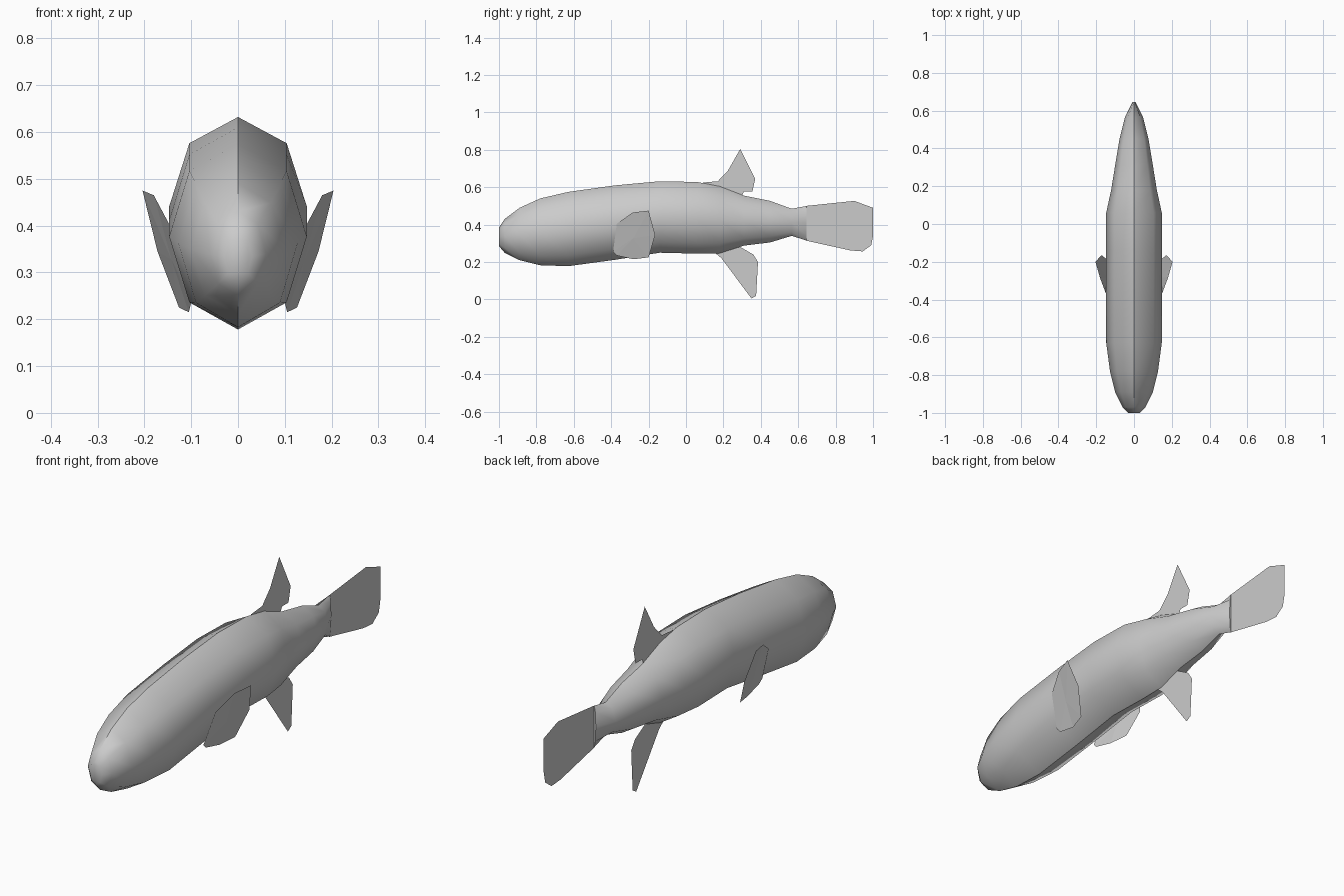
import bpy, bmesh, math

if "Cube" in bpy.data.objects:
    bpy.data.objects.remove(bpy.data.objects["Cube"])

grey = bpy.data.materials.new("plain grey")
grey.diffuse_color = (0.6, 0.6, 0.6, 1)
grey.use_nodes = True
grey.node_tree.nodes["Principled BSDF"].inputs["Base Color"].default_value = grey.diffuse_color


def add_object(name, verts, faces, smooth=False):
    mesh = bpy.data.meshes.new(name)
    mesh.from_pydata(verts, [], faces)
    mesh.materials.append(grey)
    obj = bpy.data.objects.new(name, mesh)
    bpy.context.collection.objects.link(obj)
    if smooth:
        bm = bmesh.new()
        bm.from_mesh(mesh)
        bmesh.ops.recalc_face_normals(bm, faces=bm.faces)
        bm.to_mesh(mesh)
        bm.free()
        bpy.ops.object.select_all(action='DESELECT')
        obj.select_set(True)
        bpy.context.view_layer.objects.active = obj
        bpy.ops.object.shade_smooth_by_angle(angle=math.radians(50))
    return obj


# Body: eight-sided rings given as (y, bottom, top, half width)
rings = [
    (-1.0, .285, .385, .03), (-.97, .25, .43, .06), (-.89, .21, .49, .10),
    (-.78, .183, .54, .127), (-.63, .178, .575, .147), (-.38, .212, .61, .147),
    (-.14, .25, .632, .147), (.06, .245, .628, .147), (.18, .247, .605, .121),
    (.31, .288, .555, .10), (.45, .305, .527, .077), (.565, .34, .485, .048),
    (.645, .315, .50, .008),
]
N = 8
verts = []
for y, low, high, w in rings:
    for i in range(N):
        a = math.tau * i / N
        verts.append((w * math.sin(a), y,
                      (low + high) / 2 + (high - low) / 2 * math.cos(a)))
faces = [(r * N + i, r * N + (i + 1) % N, (r + 1) * N + (i + 1) % N, (r + 1) * N + i)
         for r in range(len(rings) - 1) for i in range(N)]
last = (len(rings) - 1) * N
faces += [tuple(range(N)), tuple(range(last, last + N))]
add_object("body", verts, faces, smooth=True)


# Flat fins on the centre line, outlines as (y, z)
def centre_fin(name, outline):
    add_object(name, [(0, y, z) for y, z in outline], [tuple(range(len(outline)))])


centre_fin("tail_fin", [(.64, .315), (.88, .262), (.945, .257), (.99, .29),
                        (1.0, .34), (1.0, .49), (.9, .527), (.64, .50)])
centre_fin("back_fin", [(.09, .6), (.09, .625), (.17, .632), (.225, .69), (.29, .805),
                        (.37, .645), (.355, .577), (.31, .577), (.29, .54)])
centre_fin("belly_fin", [(.15, .26), (.16, .245), (.19, .22), (.35, .005), (.375, .02),
                         (.385, .20), (.36, .24), (.30, .275), (.27, .29)])

# Paired side fins, a fan around a middle point
side = [(.103, -.39, .255), (.10, -.37, .235), (.105, -.28, .215), (.126, -.2, .225),
        (.172, -.165, .345), (.204, -.2, .475), (.18, -.285, .465), (.148, -.37, .405)]
middle = tuple(sum(c) / len(side) for c in zip(*side))
for name, s in (("right_side_fin", 1), ("left_side_fin", -1)):
    pts = [(s * x, y, z) for x, y, z in side + [middle]]
    n = len(side)
    tris = [(i, (i + 1) % n, n)[::s] for i in range(n)]
    add_object(name, pts, tris)
